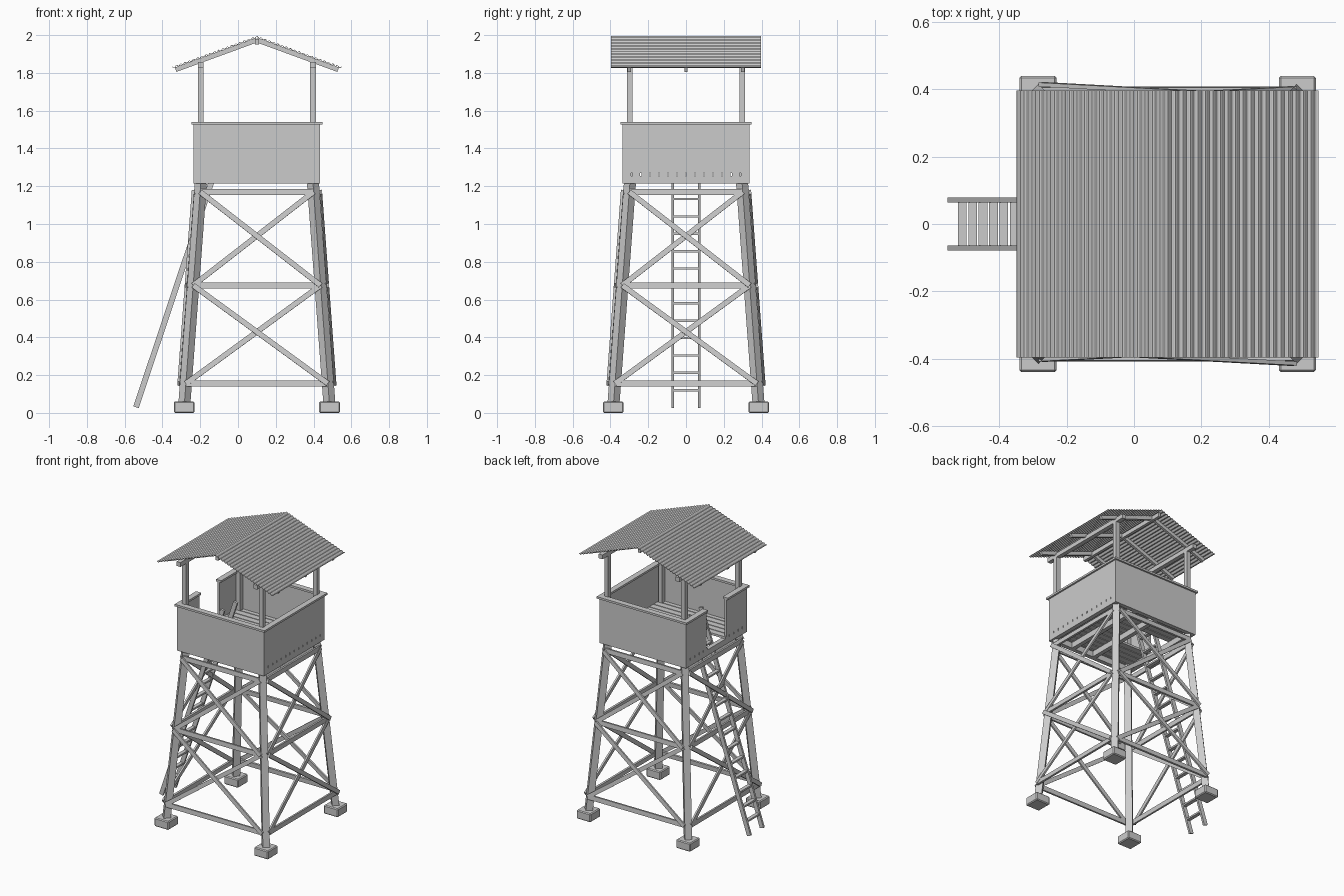
import bpy, bmesh, math
from mathutils import Vector, Matrix

if "Cube" in bpy.data.objects:
    bpy.data.objects.remove(bpy.data.objects["Cube"])

CX = 0.1  # tower axis in x


def finish(name, bm):
    bmesh.ops.recalc_face_normals(bm, faces=bm.faces)
    me = bpy.data.meshes.new(name)
    bm.to_mesh(me)
    bm.free()
    ob = bpy.data.objects.new(name, me)
    bpy.context.collection.objects.link(ob)
    return ob


def box(bm, x0, x1, y0, y1, z0, z1):
    m = Matrix.Translation(((x0 + x1) / 2, (y0 + y1) / 2, (z0 + z1) / 2))
    m = m @ Matrix.Diagonal((x1 - x0, y1 - y0, z1 - z0, 1))
    bmesh.ops.create_cube(bm, size=1, matrix=m)


def beam(bm, p, q, w, t, n):
    """Bar from p to q, t thick along the normal n and w wide across it."""
    p, q, n = Vector(p), Vector(q), Vector(n)
    d = (q - p).normalized()
    side = d.cross(n).normalized()
    n = side.cross(d)
    rot = Matrix((side, n, d)).transposed().to_4x4()
    m = Matrix.Translation((p + q) / 2) @ rot @ Matrix.Diagonal((w, t, (q - p).length, 1))
    bmesh.ops.create_cube(bm, size=1, matrix=m)


def half(z):
    """Half distance between leg centres at height z."""
    return 0.383 - (z - 0.06) * 0.086 / 1.155


corners = [(sx, sy) for sx in (-1, 1) for sy in (-1, 1)]

# Concrete footings
bm = bmesh.new()
for sx, sy in corners:
    x, y = CX + sx * 0.385, sy * 0.385
    box(bm, x - 0.055, x + 0.055, y - 0.055, y + 0.055, 0, 0.06)
ob = finish("footings", bm)
bev = ob.modifiers.new("bevel", 'BEVEL')
bev.width, bev.segments = 0.006, 1

# Splayed legs, turned to face the corners
bm = bmesh.new()
for sx, sy in corners:
    a, b = half(0.05), half(1.215)
    beam(bm, (CX + sx * a, sy * a, 0.05), (CX + sx * b, sy * b, 1.215), 0.045, 0.045, (sx, sy, 0))
finish("legs", bm)

# Horizontal girts and cross braces on all four sides
girts, braces = bmesh.new(), bmesh.new()
levels = (0.155, 0.675, 1.17)
for k in range(4):
    r = Matrix.Rotation(k * math.pi / 2, 3, 'Z')

    def pt(s, z, off):
        return r @ Vector((s * half(z), -half(z) - off, z)) + Vector((CX, 0, 0))
    n = r @ Vector((0, -1, 0.075))
    for z in levels:
        beam(girts, pt(-1, z, 0.024), pt(1, z, 0.024), 0.032, 0.014, n)
    for z0, z1 in zip(levels, levels[1:]):
        for s, off in ((1, 0.027), (-1, 0.039)):
            beam(braces, pt(-s, z0, off), pt(s, z1, off), 0.028, 0.012, n)
finish("girts", girts)
finish("cross_braces", braces)

# Platform rim and joists
X0, X1, Y = -0.235, 0.435, 0.335
bm = bmesh.new()
for s in (-1, 1):
    ya, yb = sorted((s * Y, s * (Y - 0.03)))
    box(bm, X0, X1, ya, yb, 1.215, 1.255)
for x in (X0, 0.06, 0.235, X1 - 0.03):
    box(bm, x, x + 0.03, -Y + 0.03, Y - 0.03, 1.215, 1.255)
finish("platform_frame", bm)

# Deck boards with an opening at the ladder
bm = bmesh.new()
N = 14
w = 2 * Y / N
for i in range(N):
    y = -Y + i * w
    x0 = 0.06 if abs(y + w / 2) < 0.1 else X0
    box(bm, x0, X1, y + (0.003 if i else 0), y + w - (0.003 if i < N - 1 else 0), 1.255, 1.27)
finish("deck_boards", bm)

# Parapet walls and cap rails, with a doorway on the left
walls, caps = bmesh.new(), bmesh.new()
T = 0.016
for s in (-1, 1):
    ya, yb = sorted((s * Y, s * (Y - T)))
    box(walls, X0, X1, ya, yb, 1.27, 1.528)
    ya, yb = sorted((s * 0.347, s * 0.307))
    box(caps, X0 - 0.012, X1 + 0.012, ya, yb, 1.526, 1.54)
    ya, yb = sorted((s * 0.11, s * (Y - T)))
    box(walls, X0, X0 + T, ya, yb, 1.27, 1.528)
    ya, yb = sorted((s * 0.11, s * 0.307))
    box(caps, X0 - 0.012, X0 + 0.028, ya, yb, 1.526, 1.54)
box(walls, X1 - T, X1, -Y + T, Y - T, 1.27, 1.528)
box(caps, X1 - 0.028, X1 + 0.012, -0.307, 0.307, 1.526, 1.54)
finish("parapet_walls", walls)
finish("cap_rails", caps)

# Roof posts
bm = bmesh.new()
for sx, sy in corners:
    x, y = CX + sx * 0.297, sy * 0.298
    box(bm, x - 0.015, x + 0.015, y - 0.015, y + 0.015, 1.215, 1.84)
finish("roof_posts", bm)

# Wall plates and ridge beam
bm = bmesh.new()
for s in (-1, 1):
    x = CX + s * 0.297
    box(bm, x - 0.015, x + 0.015, -0.375, 0.375, 1.828, 1.858)
box(bm, CX - 0.01, CX + 0.01, -0.375, 0.375, 1.95, 1.98)
finish("roof_beams", bm)

# Rafters
SL = 0.365
bm = bmesh.new()
for s in (-1, 1):
    for y in (-0.3, 0, 0.3):
        beam(bm, (CX, y, 1.974), (CX + s * 0.43, y, 1.974 - 0.43 * SL), 0.018, 0.025, (s * SL, 0, 1))
finish("rafters", bm)

# Corrugated roof sheets, waves running parallel to the ridge
for s, name in ((-1, "left_roof_sheet"), (1, "right_roof_sheet")):
    bm = bmesh.new()
    prev = None
    waves, per = 20, 6
    for i in range(waves * per + 1):
        u = i / (waves * per)
        x = CX + s * 0.448 * u
        z = 1.991 - 0.448 * u * SL + 0.004 * math.cos(u * waves * 2 * math.pi)
        row = [bm.verts.new((x, y, z)) for y in (-0.396, 0.396)]
        if prev:
            bm.faces.new((prev[0], prev[1], row[1], row[0]))
        prev = row
    ob = finish(name, bm)
    sol = ob.modifiers.new("thickness", 'SOLIDIFY')
    sol.thickness, sol.offset = 0.003, 0

# Leaning ladder
bm = bmesh.new()
foot, top = Vector((-0.54, 0, 0.03)), Vector((-0.066, 0, 1.445))
for s in (-1, 1):
    o = Vector((0, s * 0.071, 0))
    beam(bm, foot + o, top + o, 0.03, 0.014, (0, 1, 0))
for k in range(14):
    z = 0.12 + 0.092 * k
    c = foot.lerp(top, (z - foot.z) / (top.z - foot.z))
    box(bm, c.x - 0.013, c.x + 0.013, -0.068, 0.068, z - 0.006, z + 0.006)
finish("ladder", bm)
